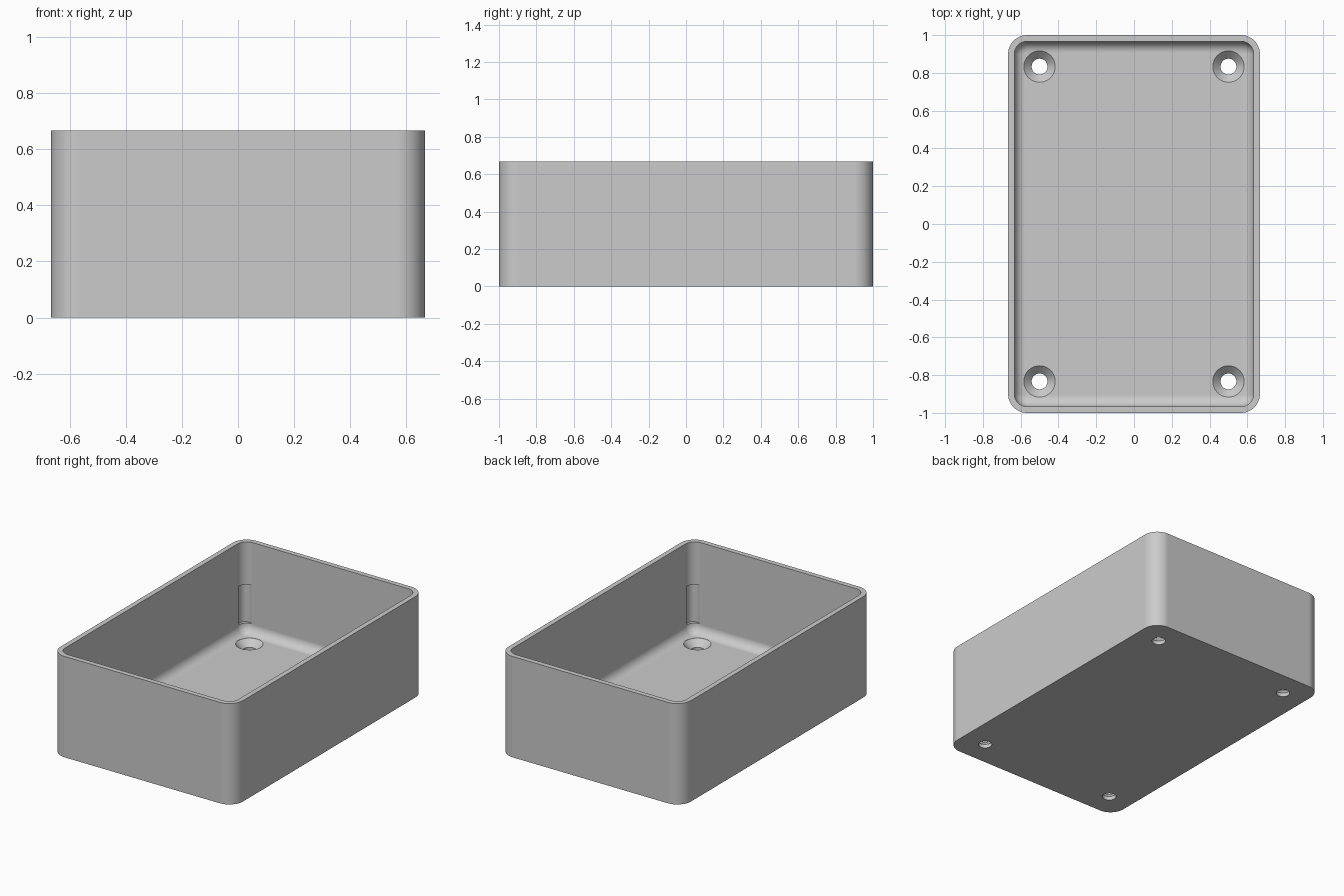
import bpy, bmesh, math

cube = bpy.data.objects.get("Cube")
if cube:
    bpy.data.objects.remove(cube, do_unlink=True)

HALF_X, HALF_Y, HEIGHT = 2 / 3, 1.0, 2 / 3
RADIUS, WALL, FLOOR = 0.1, 1 / 30, 1 / 15
FILLET = 0.06

grey = bpy.data.materials.new("plain_grey")
colour = (0.6, 0.6, 0.6, 1)
grey.use_nodes = True
grey.diffuse_color = colour
grey.node_tree.nodes["Principled BSDF"].inputs["Base Color"].default_value = colour


def rounded_ring(inset, z, steps=12):
    """Rounded rectangle, shrunk by inset from the outer wall."""
    pts = []
    r = RADIUS - inset
    for i, (sx, sy) in enumerate([(1, 1), (-1, 1), (-1, -1), (1, -1)]):
        for k in range(steps + 1):
            a = (i + k / steps) * math.pi / 2
            pts.append((sx * (HALF_X - RADIUS) + r * math.cos(a),
                        sy * (HALF_Y - RADIUS) + r * math.sin(a), z))
    return pts


def circle_ring(x, y, r, z, steps=32):
    angles = [2 * math.pi * k / steps for k in range(steps)]
    return [(x + r * math.cos(a), y + r * math.sin(a), z) for a in angles]


def loft(name, rings):
    """Capped solid through a stack of rings, from bottom to top."""
    bm = bmesh.new()
    loops = [[bm.verts.new(p) for p in ring] for ring in rings]
    n = len(loops[0])
    for low, high in zip(loops, loops[1:]):
        for i in range(n):
            j = (i + 1) % n
            bm.faces.new((low[i], low[j], high[j], high[i]))
    bm.faces.new(loops[0][::-1])
    bm.faces.new(loops[-1])
    mesh = bpy.data.meshes.new(name)
    bm.to_mesh(mesh)
    bm.free()
    mesh.materials.append(grey)
    obj = bpy.data.objects.new(name, mesh)
    bpy.context.collection.objects.link(obj)
    return obj


# Outer shell
tray = loft("open_box", [rounded_ring(0, 0), rounded_ring(0, HEIGHT)])

# Cavity with a rounded edge around the floor
rings = []
for k in range(9):
    a = k / 8 * math.pi / 2
    rings.append(rounded_ring(WALL + FILLET * (1 - math.sin(a)),
                              FLOOR + FILLET * (1 - math.cos(a))))
rings.append(rounded_ring(WALL, HEIGHT + 0.1))
cutters = [loft("cavity_cutter", rings)]

for sx in (-1, 1):
    for sy in (-1, 1):
        # Countersunk screw hole
        x, y = sx * 0.5, sy * 5 / 6
        profile = [(0.042, -0.1), (0.042, 0.025), (0.083, FLOOR), (0.083, 0.12)]
        cutters.append(loft("screw_hole_cutter",
                            [circle_ring(x, y, r, z) for r, z in profile]))
        # Shallow upright groove in the inner corner
        x, y = sx * (HALF_X - RADIUS + 0.033), sy * (HALF_Y - RADIUS + 0.033)
        cutters.append(loft("corner_groove_cutter",
                            [circle_ring(x, y, 0.042, z) for z in (0.13, 0.385)]))

# Cut the openings, then drop the cutters
bpy.ops.object.select_all(action="DESELECT")
bpy.context.view_layer.objects.active = tray
tray.select_set(True)
for cutter in cutters:
    cutter.hide_render = True
    mod = tray.modifiers.new("cut", "BOOLEAN")
    mod.operation, mod.solver, mod.object = "DIFFERENCE", "EXACT", cutter
    bpy.ops.object.modifier_apply(modifier=mod.name)
    bpy.data.objects.remove(cutter, do_unlink=True)

bpy.ops.object.shade_smooth_by_angle(angle=math.radians(30))
weighted = tray.modifiers.new("weighted_normals", "WEIGHTED_NORMAL")
weighted.keep_sharp = True
